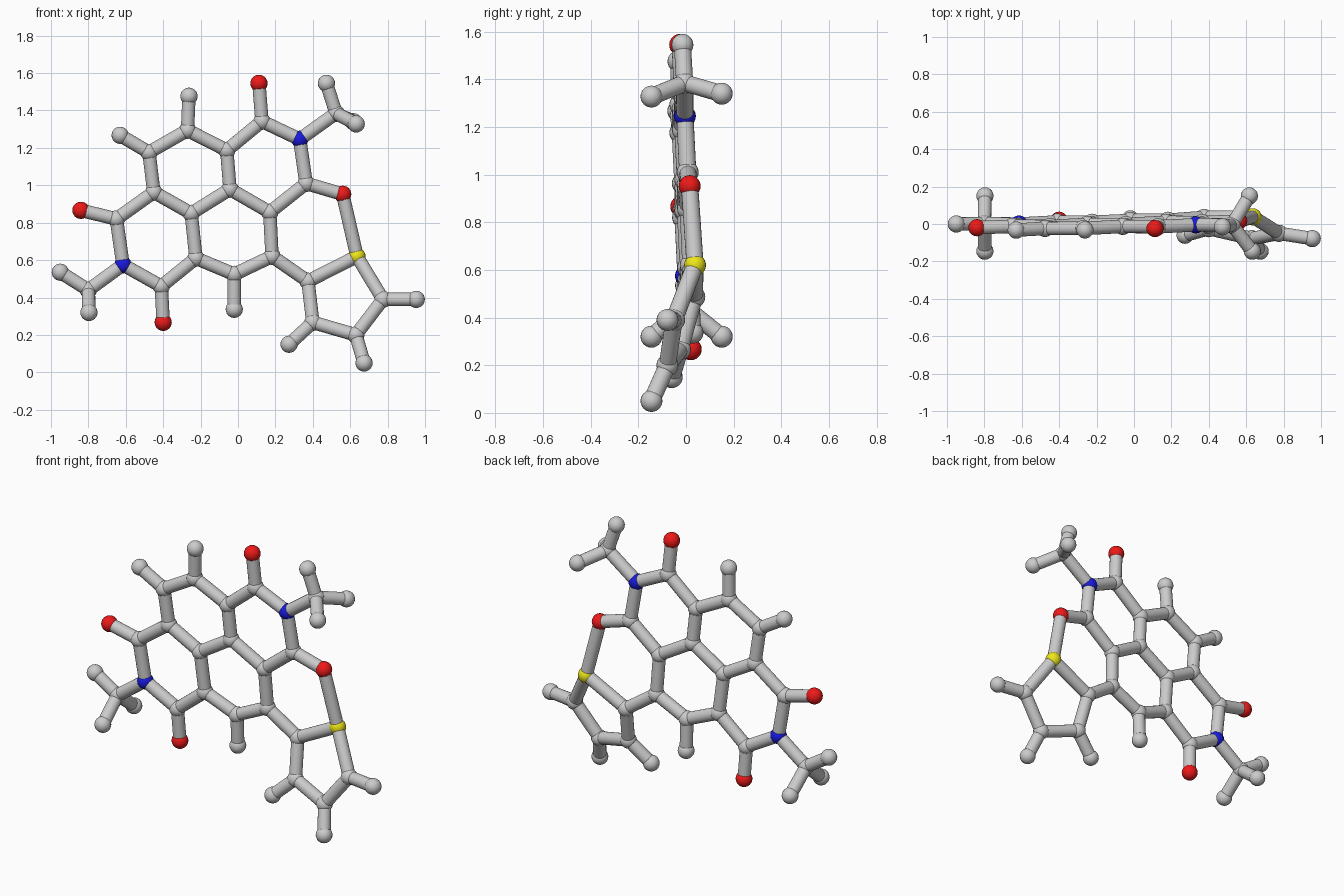
import bpy, bmesh
from mathutils import Vector

if "Cube" in bpy.data.objects:
    bpy.data.objects.remove(bpy.data.objects["Cube"])

ATOM_R, BOND_R = 0.046, 0.036

# Atom positions: (x, z) lies on the slightly tilted sheet, (x, z, y) is off it
ATOMS = {
    "carbon": [
        (-.65, .82), (-.80, .44), (-.41, .46), (-.225, .61), (-.25, .85), (-.45, .963),
        (-.476, 1.176), (-.27, 1.294), (-.06, 1.187), (-.043, .979), (.17, .856),
        (.182, .62), (-.02, .524), (.128, 1.342), (.364, 1.01), (.524, 1.385),
        (.374, .487, .035), (.40, .267, -.025), (.63, .20, -.078), (.775, .39, -.05)],
    "hydrogen": [
        (-.63, 1.267), (-.262, 1.476), (-.02, .337),
        (-.95, .535, 0), (-.797, .32, .15), (-.797, .32, -.145),
        (.473, 1.545, -.015), (.617, 1.34, .15), (.632, 1.328, -.145),
        (.273, .15, -.06), (.674, .05, -.145), (.953, .39, -.078)],
    "oxygen": [(-.84, .866), (-.40, .267), (.112, 1.545), (.56, .952)],
    "nitrogen": [(-.615, .575), (.33, 1.246)],
    "sulfur": [(.636, .62, .038)],
}
COLOURS = {"oxygen": (.85, .01, .01, 1), "nitrogen": (.01, .01, .75, 1),
           "sulfur": (.85, .8, .01, 1)}


def place(p):
    y = p[2] if len(p) > 2 else .0435 + .028 * p[0] - .046 * p[1]
    return Vector((p[0], y, p[1]))


def make(name, bm, colour=None):
    me = bpy.data.meshes.new(name)
    for f in bm.faces:
        f.smooth = len(f.verts) < 5
    for e in bm.edges:
        if any(len(f.verts) > 4 for f in e.link_faces):
            e.smooth = False
    bm.to_mesh(me)
    bm.free()
    ob = bpy.data.objects.new(name, me)
    bpy.context.collection.objects.link(ob)
    if colour:
        mat = bpy.data.materials.new(name)
        mat.diffuse_color = colour
        mat.use_nodes = True
        mat.node_tree.nodes["Principled BSDF"].inputs["Base Color"].default_value = mat.diffuse_color
        me.materials.append(mat)


# Atoms: one object of balls per element
points = []
for kind, coords in ATOMS.items():
    bm = bmesh.new()
    for c in coords:
        p = place(c)
        points.append((kind, p))
        ball = bmesh.ops.create_uvsphere(bm, u_segments=20, v_segments=12, radius=ATOM_R)
        bmesh.ops.translate(bm, verts=ball["verts"], vec=p)
    make(kind + "_atoms", bm, COLOURS.get(kind))


# Bonds: a rod between every pair of neighbouring atoms
def bonded(a, b):
    kinds = {a[0], b[0]}
    if kinds == {"hydrogen"}:
        return False
    reach = .38 if kinds == {"oxygen", "sulfur"} else .31
    return (a[1] - b[1]).length < reach


bm = bmesh.new()
for i, a in enumerate(points):
    for b in points[i + 1:]:
        if bonded(a, b):
            d = b[1] - a[1]
            rod = bmesh.ops.create_cone(bm, cap_ends=True, segments=20, radius1=BOND_R,
                                        radius2=BOND_R, depth=d.length)
            m = d.to_track_quat("Z", "Y").to_matrix().to_4x4()
            m.translation = (a[1] + b[1]) / 2
            bmesh.ops.transform(bm, matrix=m, verts=rod["verts"])
make("bonds", bm)
